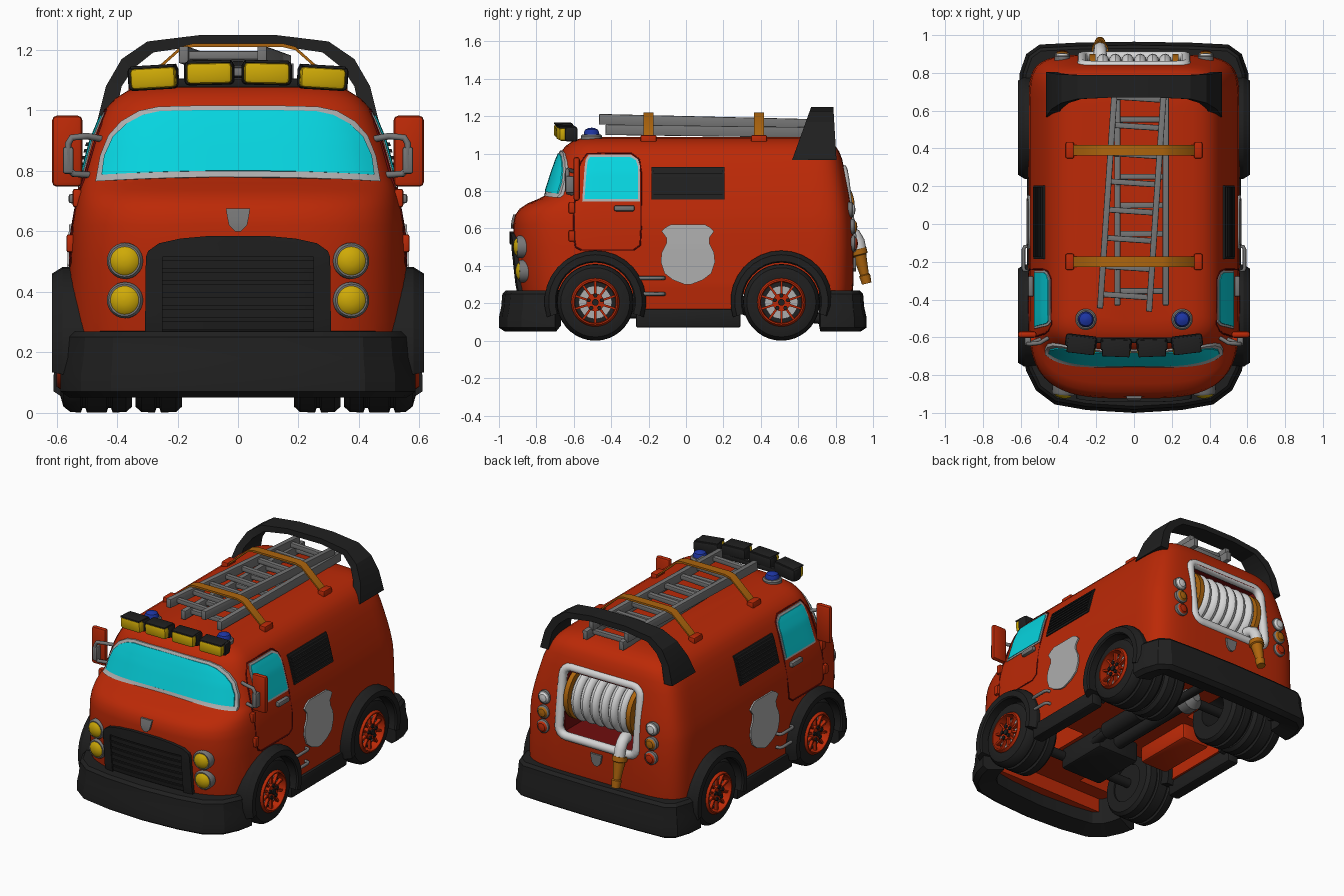
import bpy, bmesh, math
from mathutils import Vector, Matrix

if "Cube" in bpy.data.objects:
    bpy.data.objects.remove(bpy.data.objects["Cube"])

def mat(name, r, g, b):
    m = bpy.data.materials.new(name)
    m.diffuse_color = (r, g, b, 1)
    m.use_nodes = True
    m.node_tree.nodes["Principled BSDF"].inputs["Base Color"].default_value = m.diffuse_color
    return m

RED = mat("red paint", .5, .022, .002)
BLACK = mat("black plastic", .014, .014, .014)
GRAY = mat("gray metal", .18, .18, .18)
LIGHT = mat("light gray", .42, .42, .42)
WHITE = mat("white hose", .66, .66, .66)
CYAN = mat("cyan glass", .002, .66, .74)
YELLOW = mat("yellow lamp", .62, .4, .002)
BLUE = mat("blue lamp", .012, .035, .36)
BROWN = mat("orange brown", .42, .13, .004)
DARK = mat("dark red", .16, .004, .004)

# ---------- helpers ----------
def finish(name, bm, m, angle=35):
    bmesh.ops.recalc_face_normals(bm, faces=bm.faces)
    me = bpy.data.meshes.new(name)
    bm.to_mesh(me)
    bm.free()
    me.materials.append(m)
    me.shade_smooth()
    me.set_sharp_from_angle(angle=math.radians(angle))
    o = bpy.data.objects.new(name, me)
    bpy.context.collection.objects.link(o)
    return o

def loft(name, rings, m, closed=False, angle=35):
    bm = bmesh.new()
    R = [[bm.verts.new(p) for p in r] for r in rings]
    n = len(R[0])
    for i in range(len(R) if closed else len(R) - 1):
        a, b = R[i], R[(i + 1) % len(R)]
        for j in range(n):
            bm.faces.new((a[j], a[(j + 1) % n], b[(j + 1) % n], b[j]))
    if not closed:
        bm.faces.new(R[0])
        bm.faces.new(R[-1])
    return finish(name, bm, m, angle)

def lathe(name, origin, axis, prof, m, closed=False, segs=28):
    q = Vector(axis).to_track_quat('Z', 'Y')
    tau = 2 * math.pi / segs
    rings = [[Vector(origin) + q @ Vector((r * math.cos(k * tau), r * math.sin(k * tau), d))
              for k in range(segs)] for d, r in prof]
    return loft(name, rings, m, closed)

def rod(name, a, b, r, m, segs=16):
    d = Vector(b) - Vector(a)
    return lathe(name, a, d, [(0, r), (d.length, r)], m, segs=segs)

def box(name, c, s, m, bevel=0.0, rot=None):
    bm = bmesh.new()
    bmesh.ops.create_cube(bm, size=1, matrix=Matrix.Diagonal((*s, 1)))
    if bevel:
        bmesh.ops.bevel(bm, geom=bm.edges[:], offset=bevel, segments=2, affect='EDGES', profile=.5)
    bm.transform(Matrix.Translation(c) @ (rot or Matrix()))
    return finish(name, bm, m)

def tube(name, pts, r, m, cyclic=False):
    cu = bpy.data.curves.new(name, 'CURVE')
    cu.dimensions = '3D'
    cu.bevel_depth, cu.bevel_resolution, cu.use_fill_caps = r, 2, True
    sp = cu.splines.new('POLY')
    sp.points.add(len(pts) - 1)
    for p, c in zip(sp.points, pts):
        p.co = (*c, 1)
    sp.use_cyclic_u = cyclic
    tmp = bpy.data.objects.new(name, cu)
    bm = bmesh.new()
    bpy.context.collection.objects.link(tmp)
    bm.from_mesh(tmp.evaluated_get(bpy.context.evaluated_depsgraph_get()).to_mesh())
    bpy.data.objects.remove(tmp)
    return finish(name, bm, m, 50)

def mir(*objs):
    for o in objs:
        c = o.copy()
        c.data = o.data.copy()
        c.data.transform(Matrix.Diagonal((-1, 1, 1, 1)))
        c.data.flip_normals()
        c.name = o.name + "_left"
        bpy.context.collection.objects.link(c)

# ---------- body surface: z, front y, back y, half width ----------
S = [(.16, -.87, .88, .55), (.3, -.9, .895, .56), (.5, -.922, .897, .556), (.62, -.924, .893, .55),
     (.67, -.915, .888, .542), (.705, -.89, .884, .535), (.735, -.845, .88, .528), (.76, -.785, .876, .522),
     (.78, -.748, .873, .517), (.9, -.71, .85, .485), (.97, -.685, .835, .456), (1.01, -.668, .82, .434),
     (1.04, -.645, .8, .406), (1.065, -.61, .765, .365), (1.08, -.57, .72, .31), (1.09, -.52, .65, .22)]
YF, YB, NF, NB = -.45, .5, 3.4, 6

def sec(z):
    z = min(max(z, S[0][0]), S[-1][0])
    for p, q in zip(S, S[1:]):
        if z <= q[0]:
            t = (z - p[0]) / (q[0] - p[0])
            return [p[i] + t * (q[i] - p[i]) for i in (1, 2, 3)]

def arc(t, n):
    return max(0, 1 - min(abs(t), 1) ** n) ** (1 / n)

def front(x, z, off=0):
    f, b, w = sec(z)
    return Vector((x, YF - (YF - f + off) * arc(x / (w + off), NF), z))

def back(x, z, off=0):
    f, b, w = sec(z)
    return Vector((x, YB + (b - YB + off) * arc(x / (w + off), NB), z))

def side(y, z, off=0):
    f, b, w = sec(z)
    k = arc((YF - y) / (YF - f + off), NF) if y < YF else arc((y - YB) / (b - YB + off), NB) if y > YB else 1
    return Vector(((w + off) * k, y, z))

def patch(name, rows, proj, off, m, nu=14, lift=lambda u: 0):
    """Curved plate on the body; rows are (z, u0, u1)."""
    fine = []
    for p, q in zip(rows, rows[1:]):
        k = max(1, round((q[0] - p[0]) / .02))
        fine += [[p[i] + (q[i] - p[i]) * j / k for i in range(3)] for j in range(k)]
    fine.append(rows[-1])
    rings = []
    for z, a, b in fine:
        us = [a + (b - a) * i / nu for i in range(nu + 1)]
        rings.append([proj(u, z + lift(u), off) for u in us] + [proj(u, z + lift(u), -.012) for u in us[::-1]])
    return loft(name, rings, m, angle=30)

# ---------- body shell with wheel wells, hollow floor and hose bay ----------
rings = []
for z, f, b, w in S:
    r = []
    for k in range(72):
        t = 2 * math.pi * k / 72
        c, s = math.cos(t), math.sin(t)
        e, y0, a = (2 / NF, YF, YF - f) if s >= 0 else (2 / NB, YB, b - YB)
        r.append((w * math.copysign(abs(c) ** e, c), y0 - a * math.copysign(abs(s) ** e, s), z))
    rings.append(r)
body = loft("body", rings, RED, angle=40)
WHEELS = (-.485, .51)
cutters = [box("floor_cut", (0, 0, .1), (.96, 1.6, .3), RED), box("bay_cut", (0, .8, .705), (.52, .5, .41), RED)]
for y in WHEELS:
    for s in (-1, 1):
        cutters.append(rod("well_cut", (s * .17, y, .21), (s * .8, y, .21), .225, RED, 40))
for c in cutters:
    md = body.modifiers.new("cut", 'BOOLEAN')
    md.operation, md.object, md.solver = 'DIFFERENCE', c, 'EXACT'
cut = bpy.data.meshes.new_from_object(body.evaluated_get(bpy.context.evaluated_depsgraph_get()))
body.modifiers.clear()
body.data = cut
cut.set_sharp_from_angle(angle=math.radians(40))
for c in cutters:
    bpy.data.objects.remove(c)

# ---------- windscreen, side windows, doors ----------
ws = [(.787, -.452, .452), (.85, -.443, .443), (.91, -.415, .415), (.95, -.372, .372), (.978, -.315, .315), (.988, -.26, .26)]
wf = [(.766, -.472, .472), (.85, -.457, .457), (.915, -.43, .43), (.96, -.388, .388), (.992, -.328, .328), (1.003, -.265, .265)]
bow = lambda u: .014 * (1 - (u / .46) ** 2)
patch("windscreen_frame", wf, front, .01, LIGHT, 28, bow)
patch("windscreen", ws, front, .014, CYAN, 28, bow)
mir(patch("window_frame", [(.744, -.555, -.245), (.93, -.542, -.245), (.97, -.536, -.255), (.995, -.52, -.295)], side, .004, LIGHT),
    patch("side_window", [(.757, -.543, -.257), (.93, -.53, -.257), (.965, -.524, -.268), (.983, -.512, -.3)], side, .008, CYAN))
door = [(-.6, .56), (-.59, .5), (-.56, .485), (-.42, .485), (-.28, .485), (-.245, .51), (-.24, .6), (-.24, .75), (-.24, .9),
        (-.25, .97), (-.29, 1.002), (-.4, 1.003), (-.53, 1.0), (-.565, .95), (-.58, .9), (-.595, .75), (-.6, .66)]
mir(tube("door_seam", [side(y, z, 0) for y, z in door], .004, DARK, True),
    box("door_handle", side(-.33, .708, .012), (.03, .11, .032), GRAY, .01))
for z in (.56, .71):
    mir(box("door_hinge", side(-.61, z, .004), (.03, .035, .06), RED, .008))

# ---------- side vent, shield and steps ----------
mir(patch("vent", [(.755, -.185, .205), (.93, -.185, .205)], side, .008, BLACK, 2))
for i in range(7):
    z = .77 + i * .0225
    mir(patch("vent_slat", [(z, -.175, .195), (z + .012, -.175, .195)], side, .016, BLACK, 2))
mir(patch("shield_plate", [(.3, -.005, .025), (.325, -.07, .09), (.36, -.115, .135), (.42, -.135, .155), (.47, -.13, .15),
    (.52, -.105, .125), (.55, -.105, .125), (.585, -.13, .15), (.605, -.11, .13), (.622, -.08, .1)], side, .009, LIGHT, 8))
for z in (.25, .335):
    mir(tube("step", [(.54, -.26, z), (.578, -.25, z), (.585, -.235, z), (.585, -.135, z), (.578, -.12, z), (.54, -.115, z)], .01, GRAY))

# ---------- wing mirrors ----------
mir(box("wing_mirror", (.565, -.585, .865), (.1, .035, .235), RED, .015),
    tube("mirror_bracket", [(.45, -.6, .905), (.5, -.63, .915), (.55, -.635, .91), (.562, -.635, .89), (.562, -.635, .81), (.545, -.63, .79), (.47, -.6, .785)], .011, GRAY),
    box("mirror_clamp", (.562, -.622, .835), (.035, .045, .09), GRAY, .008))

# ---------- grille, badges, headlights ----------
patch("grille_back", [(.25, -.28, .28), (.53, -.28, .28)], front, .004, BLACK)
patch("grille_top", [(.515, -.305, .305), (.535, -.297, .297), (.56, -.262, .262), (.576, -.19, .19), (.585, -.09, .09)], front, .02, BLACK)
mir(patch("grille_side", [(.24, .25, .308), (.515, .25, .305)], front, .02, BLACK, 4))
for i in range(6):
    z = .275 + i * .04
    patch("grille_slat", [(z, -.25, .25), (z + .028, -.25, .25)], front, .012, BLACK)
for proj, z, nm in ((front, .6, "front_badge"), (back, .37, "rear_badge")):
    patch(nm, [(z, -.01, .01), (z + .02, -.03, .03), (z + .05, -.036, .036), (z + .075, -.04, .04)], proj, .012, GRAY, 4)
for z in (.372, .502):
    p, ax = front(.373, z), (.1, -1, 0)
    mir(lathe("headlight_ring", p, ax, [(-.05, .06), (.014, .06), (.024, .053), (.024, .044), (-.05, .044)], GRAY, True),
        lathe("headlight", p, ax, [(-.04, .047), (.024, .047), (.034, .036), (.04, .015), (.041, .002)], YELLOW))

# ---------- bumpers ----------
def bumper(name, half, prof, sgn):
    pts = [Vector((-x, y, 0)) for x, y in half[:0:-1]] + [Vector((x, y, 0)) for x, y in half]
    rings = []
    for i, p in enumerate(pts):
        t = (pts[min(i + 1, len(pts) - 1)] - pts[max(i - 1, 0)]).normalized()
        n = Vector((t.y, -t.x, 0)) * sgn
        rings.append([p + n * d + Vector((0, 0, z)) for d, z in prof])
    return loft(name, rings, BLACK, angle=25)

prof = [(-.14, .08), (-.03, .05), (0, .07), (0, .125), (-.012, .18), (-.018, .25), (-.035, .268), (-.14, .27)]
bumper("front_bumper", [(0, -1), (.25, -.985), (.42, -.955), (.52, -.88), (.57, -.78), (.588, -.7)], prof, 1)
bumper("rear_bumper", [(0, .965), (.3, .96), (.5, .95), (.57, .9), (.605, .8), (.61, .72)], prof, -1)

# ---------- fenders, skirts and wheels ----------
for y in WHEELS:
    arch = []
    for k in range(19):
        t = math.radians(-18 + 216 * k / 18)
        arch.append([(x, y + r * math.cos(t), .21 + r * math.sin(t)) for r, x in
                     ((.208, .45), (.208, .606), (.215, .615), (.25, .615), (.272, .58), (.272, .45))])
    mir(loft("fender", arch, BLACK, angle=30))
    o, ax = (.35, y, .205), (1, 0, 0)
    tread = [(0, .12), (0, .185), (.02, .203), (.065, .205), (.07, .19), (.08, .19), (.085, .205), (.15, .205),
             (.155, .19), (.165, .19), (.17, .205), (.205, .203), (.228, .185), (.238, .15), (.235, .12)]
    mir(lathe("tyre", o, ax, tread, BLACK, True, 36),
        lathe("rim", o, ax, [(.19, .108), (.25, .112), (.25, .12), (.235, .13), (.19, .13)], RED, True, 36),
        rod("wheel_back", (.36, y, .205), (.55, y, .205), .125, BLACK),
        rod("wheel_disc", (.5, y, .205), (.562, y, .205), .09, LIGHT),
        rod("hub", (.5, y, .205), (.588, y, .205), .048, RED),
        rod("hub_cap", (.5, y, .205), (.597, y, .205), .018, BLACK, 10))
    for k in range(10):
        rot = Matrix.Rotation(k * math.pi / 5, 4, 'X')
        mir(box("spoke", Vector((.57, y, .205)) + rot @ Vector((0, 0, .075)), (.022, .012, .075), RED, 0, rot))
    for k in range(5):
        c = Vector((.585, y, .205)) + Matrix.Rotation(k * math.tau / 5, 4, 'X') @ Vector((0, 0, .037))
        mir(rod("lug_nut", c, c + Vector((.012, 0, 0)), .012, BLACK, 6))
    rod("axle", (-.4, y, .205), (.4, y, .205), .03, BLACK)
mir(lathe("inner_rear_tyre", (.185, .51, .205), (1, 0, 0), [(0, .1), (0, .185), (.02, .203), (.07, .205), (.075, .19),
          (.085, .19), (.09, .205), (.135, .203), (.155, .185), (.155, .1)], BLACK, True, 36),
    box("skirt", (.53, .012, .12), (.075, .56, .1), BLACK, .012))

# ---------- chassis ----------
box("gearbox", (0, -.32, .19), (.3, .36, .14), BLACK, .02)
rod("drive_shaft", (0, -.2, .2), (0, .5, .2), .04, BLACK)
lathe("differential", (0, .44, .2), (0, 1, 0), [(0, .03), (.03, .07), (.1, .07), (.14, .03)], GRAY)
tube("exhaust", [(.1, -.3, .2), (.16, -.1, .17), (.16, .3, .17), (.13, .4, .13), (.13, .62, .13), (.16, .85, .1)], .028, BLACK)
rod("muffler", (.16, -.05, .18), (.16, .25, .18), .055, BLACK)
box("fuel_tank", (-.3, .02, .21), (.2, .4, .12), RED, .02)

# ---------- roof lights ----------
box("light_bar", (0, -.615, 1.09), (.66, .03, .03), BLACK, .006)
for x, y, z, a in ((.28, -.622, 1.108, .06), (.095, -.638, 1.124, .02)):
    rot = Matrix.Rotation(a, 4, 'Y') @ Matrix.Rotation(a * 2, 4, 'Z')
    mir(box("spot_housing", (x, y, z), (.165, .07, .08), BLACK, .015, rot),
        box("spot_visor", (x, y - .02, z + .037), (.145, .09, .01), BLACK, .003, rot),
        box("spot_lamp", (x, y - .04, z - .001), (.15, .05, .07), YELLOW, .014, rot))
mir(lathe("beacon_base", (.255, -.505, 1.05), (0, 0, 1), [(0, .056), (.045, .056), (.053, .048)], GRAY),
    lathe("beacon", (.255, -.505, 1.08), (0, 0, 1), [(0, .042), (.035, .041), (.048, .034), (.056, .018), (.059, .002)], BLUE))

# ---------- two stacked ladders and straps ----------
def ladder(name, xa, xb, ya, yb, za, zb, w):
    d = Vector((xb - xa, yb - ya, zb - za))
    rot = d.to_track_quat('Y', 'Z').to_matrix().to_4x4()
    mid = Vector(((xa + xb) / 2, (ya + yb) / 2, (za + zb) / 2))
    for s in (-1, 1):
        box(name + "_rail", mid + rot @ Vector((s * w, 0, 0)), (.032, d.length, .056), GRAY, .004, rot)
    for k in range(8):
        t = (k + .5) / 8 - .5
        box(name + "_rung", mid + rot @ Vector((0, t * d.length, 0)), (2 * w, .03, .028), GRAY, .004, rot)

ladder("lower_ladder", .04, .04, -.43, .78, 1.128, 1.112, .128)
ladder("upper_ladder", -.05, .03, -.455, .74, 1.184, 1.155, .13)
for y in (-.2, .39):
    path = [(-.34, 1.06), (-.32, 1.09), (-.19, 1.205), (-.15, 1.215), (.15, 1.215), (.19, 1.205), (.32, 1.09), (.34, 1.06)]
    loft("strap", [[(x, y - .027, z - .006), (x, y + .027, z - .006), (x, y + .027, z + .006), (x, y - .027, z + .006)] for x, z in path], BROWN)
    mir(box("strap_anchor", (.34, y, 1.075), (.045, .085, .05), RED, .008))

# ---------- rear roll bar ----------
outer = [(.466, .965), (.437, 1.08), (.385, 1.17), (.3, 1.228), (.12, 1.25)]
inner = [(.41, .965), (.385, 1.08), (.345, 1.14), (.28, 1.192), (.12, 1.215)]
half = []
for (xo, zo), (xi, zi) in zip(outer, inner):
    ya, yb = .565 + (zo - .96) * .36, .805 - (zo - .96) * .06
    half.append([Vector(p) for p in ((xo, ya, zo), (xo, yb, zo), (xi, yb, zi), (xi, ya, zi))])
flip = [[Vector((-p.x, p.y, p.z)) for p in r] for r in half[::-1]]
loft("roll_bar", half + flip, BLACK, angle=25)

# ---------- hose bay, reel and nozzle ----------
box("bay_back", (0, .56, .705), (.52, .012, .41), DARK)
for s in (-1, 1):
    box("bay_wall", (s * .256, .71, .705), (.008, .3, .41), DARK)
    box("bay_floor", (0, .71, .705 + s * .201), (.52, .3, .008), DARK)
loop = []
for cx, cz, a0 in ((.22, .86, 0), (-.22, .86, 90), (-.22, .55, 180), (.22, .55, 270)):
    loop += [back(cx + .055 * math.cos(math.radians(a0 + k * 22.5)), cz + .055 * math.sin(math.radians(a0 + k * 22.5)), -.01) for k in range(5)]
tube("bay_frame", loop, .028, WHITE, True)
for i in range(6):
    c = [(.034 * math.cos(k * math.tau / 12), .125 + .042 * math.sin(k * math.tau / 12)) for k in range(12)]
    lathe("hose_coil", (-.165 + i * .066, .735, .725), (1, 0, 0), c, WHITE, True, 32)
rod("reel_drum", (-.24, .735, .725), (.24, .735, .725), .1, BROWN)
mir(rod("reel_flange", (.205, .735, .725), (.235, .735, .725), .165, BROWN, 28))
tube("hose_end", [(-.17, .84, .58), (-.175, .87, .58), (-.18, .9, .565), (-.18, .92, .53), (-.18, .93, .48)], .036, WHITE)
lathe("nozzle", (-.18, .92, .49), (0, .25, -1), [(0, .045), (.03, .045), (.035, .036), (.14, .024), (.145, .03), (.19, .026)], BROWN, segs=16)

# ---------- tail lights ----------
for z, m in ((.7, WHITE), (.61, BROWN), (.52, RED)):
    p = back(.38, z)
    mir(lathe("tail_light_ring", p, (0, 1, 0), [(-.03, .042), (.012, .042), (.018, .034), (-.03, .034)], GRAY, True, 20),
        lathe("tail_light", p, (0, 1, 0), [(-.02, .035), (.014, .035), (.026, .024), (.03, .003)], m, segs=20))
